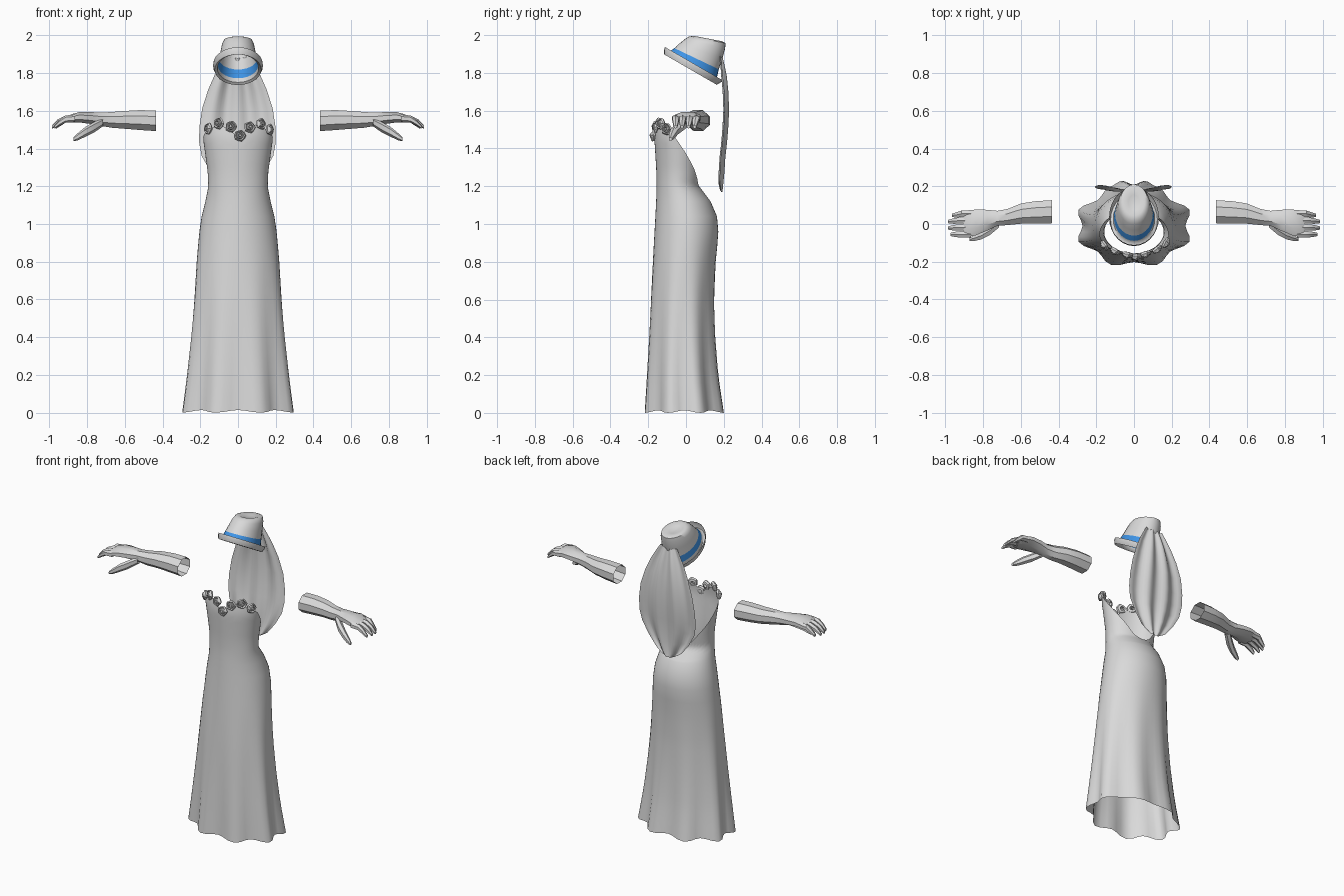
import bpy, bmesh, math
from mathutils import Vector, Matrix

if "Cube" in bpy.data.objects:
    bpy.data.objects.remove(bpy.data.objects["Cube"])


def material(name, rgb):
    m = bpy.data.materials.new(name)
    m.diffuse_color = (*rgb, 1)
    m.use_nodes = True
    m.node_tree.nodes["Principled BSDF"].inputs["Base Color"].default_value = m.diffuse_color
    return m


GREY = material("light grey", (0.7, 0.7, 0.7))
BLUE = material("band blue", (0.05, 0.3, 0.8))


def table(rows, t):
    """Linear interpolation in rows of (key, values...)."""
    if t <= rows[0][0]:
        return rows[0][1:]
    for a, b in zip(rows, rows[1:]):
        if t <= b[0]:
            f = (t - a[0]) / (b[0] - a[0])
            return tuple(p + (q - p) * f for p, q in zip(a[1:], b[1:]))
    return rows[-1][1:]


def loft(bm, rings, closed=True, cap_end=False, mats=None):
    """Skin a list of equal-length point rings."""
    vs = [[bm.verts.new(p) for p in r] for r in rings]
    n = len(vs[0])
    for i in range(len(vs) - 1):
        for j in range(n if closed else n - 1):
            k = (j + 1) % n
            f = bm.faces.new((vs[i][j], vs[i][k], vs[i + 1][k], vs[i + 1][j]))
            if mats:
                f.material_index = mats[i]
    if cap_end:
        bm.faces.new(vs[-1])


def finish(name, bm, angle=40, mats=(GREY,)):
    bmesh.ops.recalc_face_normals(bm, faces=bm.faces)
    me = bpy.data.meshes.new(name)
    bm.to_mesh(me)
    bm.free()
    ob = bpy.data.objects.new(name, me)
    bpy.context.collection.objects.link(ob)
    for m in mats:
        me.materials.append(m)
    bpy.ops.object.select_all(action='DESELECT')
    ob.select_set(True)
    bpy.context.view_layer.objects.active = ob
    bpy.ops.object.shade_smooth_by_angle(angle=math.radians(angle))
    return ob


# Dress: height, half width, front y, back y
BODY = [(0.0, .295, -.218, .2), (.2, .272, -.208, .172), (.4, .252, -.198, .158),
        (.6, .235, -.188, .151), (.8, .22, -.176, .158), (.95, .206, -.167, .172),
        (1.04, .193, -.162, .164), (1.12, .173, -.158, .13), (1.2, .157, -.155, .07),
        (1.28, .161, -.157, .08), (1.38, .175, -.163, .085), (1.46, .186, -.168, .08),
        (1.54, .185, -.155, .07)]
# Neckline height by angle from the front
NECK = [(0, 1.46), (14, 1.50), (32, 1.53), (55, 1.50), (80, 1.47), (92, 1.43),
        (115, 1.35), (140, 1.27), (160, 1.21), (180, 1.19)]


def body_point(deg, z):
    a, yf, yb = table(BODY, z)
    t = math.radians(deg)
    fold = 1 - .075 * max(0, 1 - z / .95) ** 1.4 * math.cos(8 * t)
    return Vector((a * fold * math.sin(t),
                   (yf + yb) / 2 - (yb - yf) / 2 * fold * math.cos(t), z))


def neck(deg):
    return table(NECK, abs((deg + 180) % 360 - 180))[0]


COLS, WAIST = 48, 1.12
degs = [360 * j / COLS for j in range(COLS)]
rings = []
for i in range(15):
    z = WAIST * i / 14
    rings.append([body_point(d, z if i else .007 + .007 * math.cos(math.radians(8 * d)))
                  for d in degs])
for i in range(1, 11):
    rings.append([body_point(d, WAIST + (neck(d) - WAIST) * i / 10) for d in degs])
bm = bmesh.new()
loft(bm, rings)
finish("dress", bm, 50)

# Rosettes along the neckline: a rolled petal ring, inner ring and bud
bm = bmesh.new()
for x, z in [(-.155, 1.505), (-.10, 1.532), (-.035, 1.515), (.01, 1.467),
             (.06, 1.512), (.12, 1.53), (.165, 1.5)]:
    deg = math.degrees(math.asin(x / .187))
    c = body_point(deg, z)
    out = Vector((math.sin(math.radians(deg)), -math.cos(math.radians(deg)), .15))
    c += out * .004
    frame = Matrix.Translation(c) @ out.to_track_quat('Z', 'Y').to_matrix().to_4x4()
    prof = [(.012, -.012), (.026, -.008), (.031, .003), (.025, .012), (.019, .005),
            (.016, .016), (.011, .018), (.008, .01), (.006, .02), (.002, .022)]
    rr = []
    for r, h in prof:
        rr.append([frame @ Vector((r * s * math.cos(t), r * s * math.sin(t), h))
                   for t, s in [(math.pi * k / 5, 1 + .06 * (-1) ** k) for k in range(10)]])
    loft(bm, rr, cap_end=True)
finish("neckline_rosettes", bm, 45)

# Hat, tilted back: half width, half length, height, slope along the length
HAT = [(.131, .176, .022, .0), (.132, .174, .008, .0), (.124, .162, -.014, .0),
       (.110, .148, -.006, .0), (.107, .144, .014, .02), (.100, .130, .052, .08),
       (.092, .118, .10, .18), (.084, .104, .145, .28), (.074, .092, .168, .35),
       (.056, .070, .175, .35), (.03, .04, .166, .33), (.006, .008, .162, .33)]
V, N, C = Vector((0, .865, -.5)), Vector((0, .5, .865)), Vector((0, .03, 1.83))
rings = []
for a, l, h, s in HAT:
    ring = []
    for j in range(28):
        t = 2 * math.pi * j / 28
        v = l * math.cos(t)
        ring.append(C + Vector((a * math.sin(t), 0, 0)) + V * v + N * (h + s * v))
    rings.append(ring)
bm = bmesh.new()
loft(bm, rings, cap_end=True, mats=[1 if i == 4 else 0 for i in range(len(HAT) - 1)])
finish("hat", bm, 50, (GREY, BLUE))

# Veil: height, half width, centre y
VEIL = [(1.17, .045, .19), (1.2, .09, .19), (1.27, .145, .195), (1.35, .19, .2),
        (1.42, .203, .208), (1.5, .202, .215), (1.6, .187, .22), (1.7, .155, .216),
        (1.78, .12, .208), (1.84, .085, .198), (1.88, .06, .19)]
rings = []
for z, w, y in VEIL:
    ring = []
    for j in range(25):
        u = j / 12 - 1
        pleat = .011 * math.cos(u * 3 * math.pi + math.pi) - .025 * u * u
        ring.append((w * u - .003, y + pleat * min(1, w / .12), z + .012 * u * u))
    rings.append(ring)
bm = bmesh.new()
loft(bm, rings, closed=False)
finish("veil", bm, 60)


# Forearm and hand: rows of x, y, z, y radius, z radius
def tube(bm, rows, sides=8, cap=True):
    loft(bm, [[(x, y + ry * math.cos(2 * math.pi * (k + .5) / sides),
                z + rz * math.sin(2 * math.pi * (k + .5) / sides)) for k in range(sides)]
              for x, y, z, ry, rz in rows], cap_end=cap)


bm = bmesh.new()
tube(bm, [(.435, .065, 1.547, .066, .059), (.52, .062, 1.551, .064, .057),
          (.60, .055, 1.552, .058, .051), (.67, .037, 1.552, .046, .045),
          (.725, .030, 1.555, .043, .038), (.78, .020, 1.562, .060, .034),
          (.84, .008, 1.566, .074, .030), (.885, .002, 1.560, .076, .023),
          (.905, .000, 1.557, .070, .014)])
for y, tip in [(.056, .965), (.020, .985), (-.018, .985), (-.056, .972)]:
    tube(bm, [(.865, y, 1.560, .020, .020), (.915, y * .97, 1.556, .0195, .019),
              (tip - .028, y * .93 - .003, 1.538, .017, .016),
              (tip, y * .9 - .005, 1.514, .010, .009)], 6)
tube(bm, [(.715, .005, 1.540, .026, .022), (.765, -.035, 1.512, .028, .028),
          (.81, -.062, 1.488, .023, .026), (.85, -.076, 1.462, .017, .019),
          (.872, -.082, 1.449, .010, .010)], 6)
arm = finish("forearms_and_hands", bm, 35)
mirror = arm.modifiers.new("mirror", 'MIRROR')
mirror.use_mirror_merge = False
